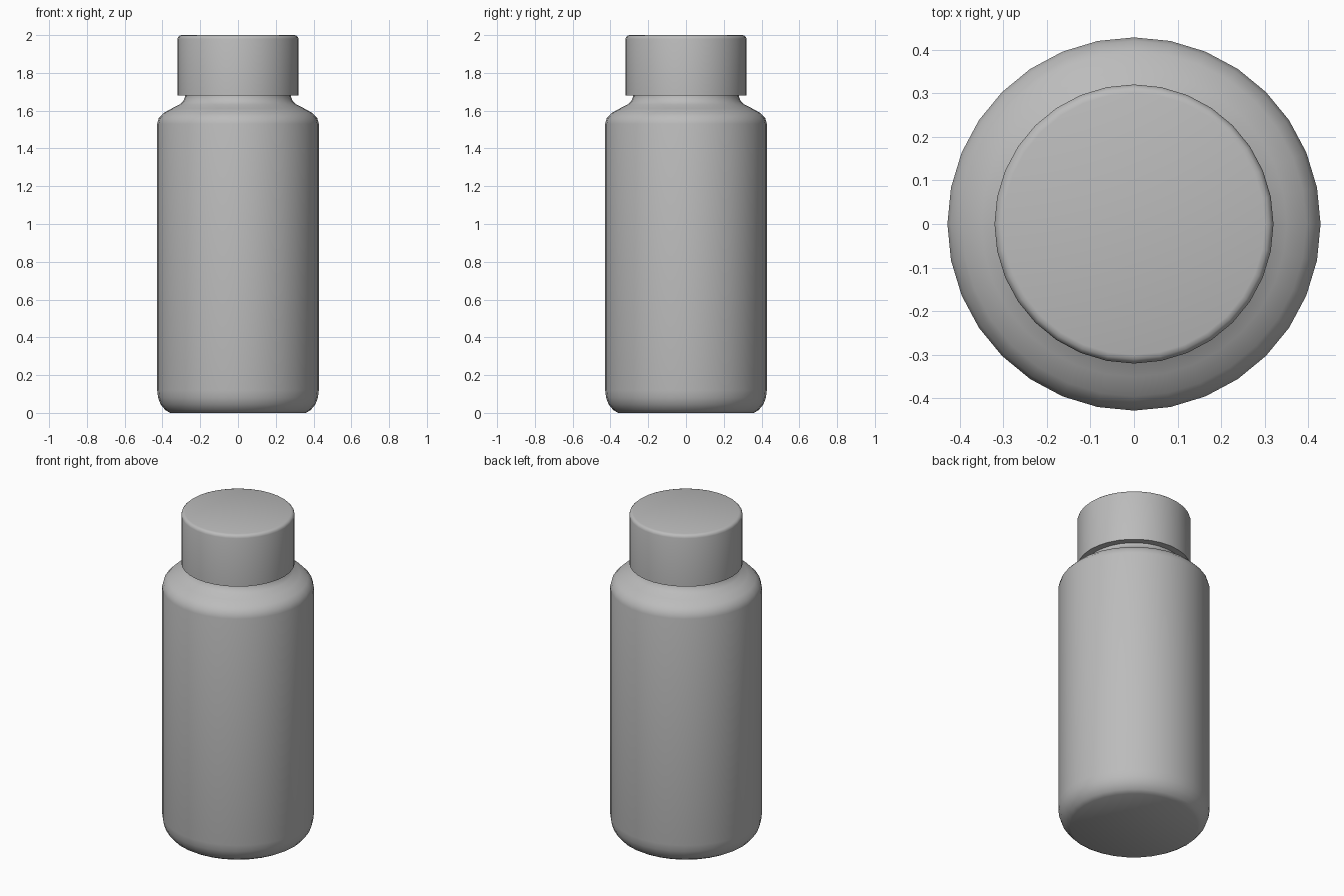
import bpy
import bmesh
from math import radians, tau

cube = bpy.data.objects.get("Cube")
if cube:
    bpy.data.objects.remove(cube)

SIDES = 32

grey = bpy.data.materials.new("plain_grey")
grey.use_nodes = True
colour = (0.5, 0.5, 0.5, 1)
grey.diffuse_color = colour
grey.node_tree.nodes["Principled BSDF"].inputs["Base Color"].default_value = colour


def lathe(name, profile, sharp_angle):
    """Turn a (radius, height) profile around z and cap both ends."""
    bm = bmesh.new()
    verts = [bm.verts.new((r, 0, z)) for r, z in profile]
    edges = [bm.edges.new(pair) for pair in zip(verts, verts[1:])]
    bmesh.ops.spin(bm, geom=verts + edges, cent=(0, 0, 0), axis=(0, 0, 1),
                   angle=tau, steps=SIDES, use_merge=True)
    bmesh.ops.remove_doubles(bm, verts=bm.verts, dist=0.0001)
    bmesh.ops.holes_fill(bm, edges=[e for e in bm.edges if e.is_boundary], sides=0)
    bmesh.ops.recalc_face_normals(bm, faces=bm.faces)
    mesh = bpy.data.meshes.new(name)
    bm.to_mesh(mesh)
    bm.free()
    mesh.materials.append(grey)
    obj = bpy.data.objects.new(name, mesh)
    bpy.context.collection.objects.link(obj)
    bpy.ops.object.select_all(action="DESELECT")
    obj.select_set(True)
    bpy.context.view_layer.objects.active = obj
    bpy.ops.object.shade_smooth_by_angle(angle=radians(sharp_angle))
    return obj


# Bottle: rounded base, straight wall, sloping shoulder and neck
lathe("bottle_body", [
    (0.36, 0), (0.385, 0.015), (0.41, 0.045), (0.423, 0.08), (0.428, 0.12),
    (0.428, 1.53), (0.42, 1.56), (0.395, 1.587), (0.35, 1.612),
    (0.31, 1.632), (0.29, 1.65), (0.28, 1.675), (0.28, 1.72),
], 60)

# Screw cap with a softened top rim
lathe("bottle_cap", [
    (0.32, 1.68), (0.32, 1.98), (0.317, 1.99), (0.31, 1.997), (0.30, 2.0),
], 60)
